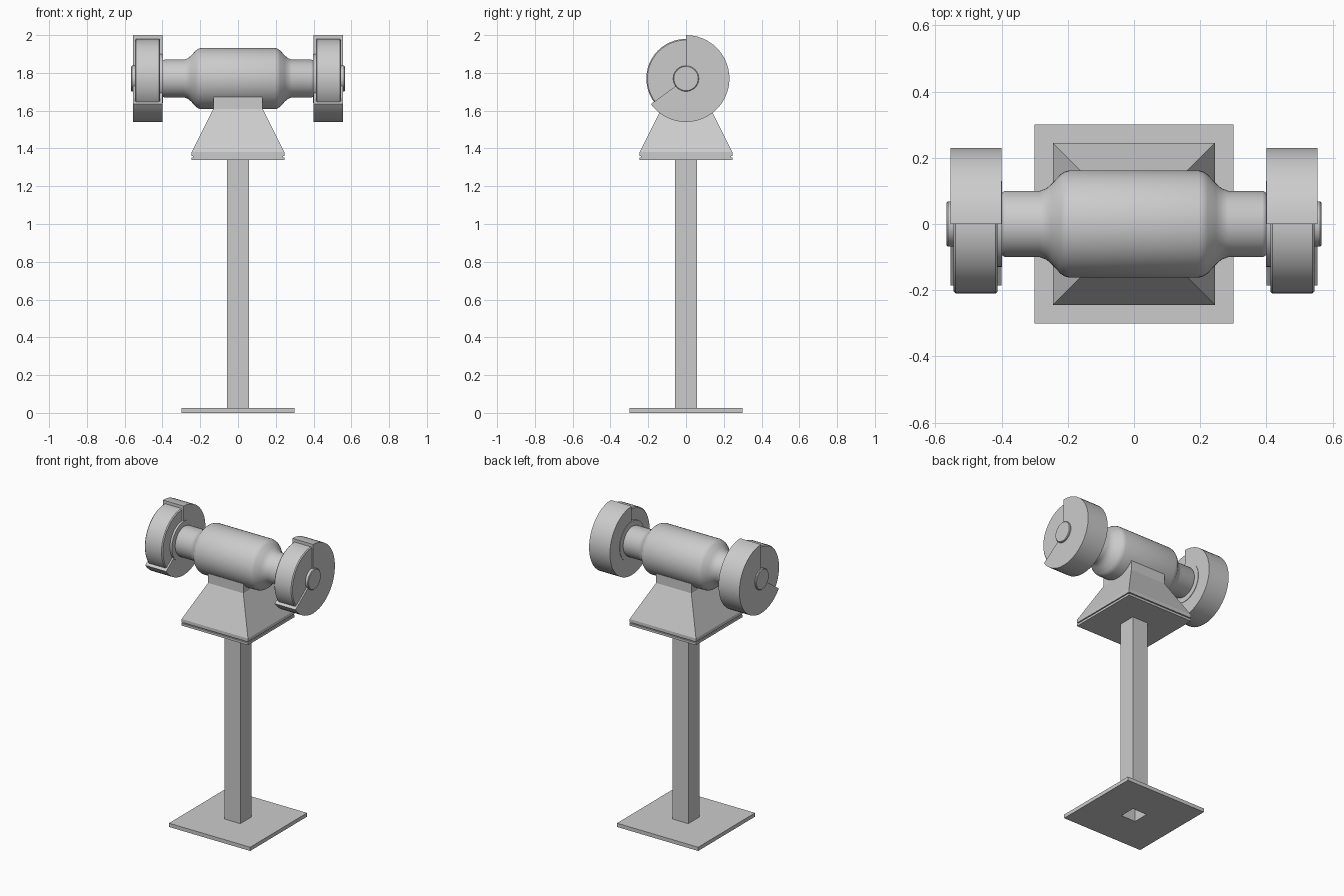
import bpy, bmesh
from math import cos, sin, radians, pi

if "Cube" in bpy.data.objects:
    bpy.data.objects.remove(bpy.data.objects["Cube"])

AXIS_Z = 1.77  # height of the spindle


def finish(name, bm, smooth=False):
    bmesh.ops.recalc_face_normals(bm, faces=bm.faces)
    me = bpy.data.meshes.new(name)
    bm.to_mesh(me)
    bm.free()
    ob = bpy.data.objects.new(name, me)
    bpy.context.collection.objects.link(ob)
    if smooth:
        bpy.ops.object.select_all(action='DESELECT')
        ob.select_set(True)
        bpy.context.view_layer.objects.active = ob
        bpy.ops.object.shade_smooth_by_angle(angle=radians(35))
    return ob


def lathe(name, profile, n=40):
    """Revolve (x, radius) points about the spindle, closing both ends."""
    bm = bmesh.new()
    rings = [[bm.verts.new((x, r * cos(2 * pi * i / n), AXIS_Z + r * sin(2 * pi * i / n)))
              for i in range(n)] for x, r in profile]
    for a, b in zip(rings, rings[1:]):
        for i in range(n):
            j = (i + 1) % n
            bm.faces.new((a[i], a[j], b[j], b[i]))
    bm.faces.new(rings[0])
    bm.faces.new(rings[-1])
    return finish(name, bm, True)


def square_stack(name, levels, closed=False):
    """Join square rings given as (half width, z); closed makes a tube wall."""
    bm = bmesh.new()
    rings = [[bm.verts.new((sx * h, sy * h, z))
              for sx, sy in ((-1, -1), (1, -1), (1, 1), (-1, 1))] for h, z in levels]
    pairs = list(zip(rings, rings[1:]))
    if closed:
        pairs.append((rings[-1], rings[0]))
    for a, b in pairs:
        for i in range(4):
            j = (i + 1) % 4
            bm.faces.new((a[i], a[j], b[j], b[i]))
    if not closed:
        bm.faces.new(rings[0])
        bm.faces.new(rings[-1])
    return finish(name, bm)


def guard(name, x0, x1, r=0.23, start=90, end=-144, n=30):
    """Pie-shaped cover, open towards the front of the wheel."""
    bm = bmesh.new()
    angles = [radians(start + (end - start) * i / n) for i in range(n + 1)]
    sides = []
    for x in (x0, x1):
        centre = bm.verts.new((x, 0, AXIS_Z))
        rim = [bm.verts.new((x, r * cos(a), AXIS_Z + r * sin(a))) for a in angles]
        for p, q in zip(rim, rim[1:]):
            bm.faces.new((centre, p, q))
        sides.append([centre] + rim)
    a, b = sides
    for i in range(len(a)):
        j = (i + 1) % len(a)
        bm.faces.new((a[i], a[j], b[j], b[i]))
    bmesh.ops.dissolve_limit(bm, angle_limit=0.01, verts=bm.verts, edges=bm.edges)
    return finish(name, bm, True)


# Pedestal: base plate with open hole, hollow square post
square_stack("base_plate", [(0.30, 0), (0.30, 0.025), (0.055, 0.025), (0.055, 0)], True)
square_stack("post", [(0.058, 0), (0.058, 1.342), (0.054, 1.342), (0.054, 0)], True)

# Mounting plate, thin recessed gasket, tapered pedestal head
square_stack("mounting_plate", [(0.245, 1.338), (0.245, 1.353)])
square_stack("gasket", [(0.238, 1.351), (0.238, 1.362)])
square_stack("tapered_mount", [(0.245, 1.36), (0.245, 1.382), (0.13, 1.61), (0.13, 1.74)])

# Motor housing: half profile mirrored about the centre
half = [(0.195, 0.162), (0.21, 0.158), (0.222, 0.15), (0.248, 0.122),
        (0.264, 0.108), (0.285, 0.1), (0.388, 0.1), (0.396, 0.097), (0.401, 0.09)]
lathe("motor_housing", [(-x, r) for x, r in reversed(half)] + half, 48)

# Wheel, flange, spindle cap and guard on each end
for side, s in (("left", -1), ("right", 1)):
    lathe(side + "_grinding_wheel", [(s * x, r) for x, r in (
        (0.412, 0.204), (0.418, 0.21), (0.539, 0.21), (0.545, 0.204))], 48)
    lathe(side + "_flange", [(s * 0.398, 0.13), (s * 0.415, 0.13)])
    lathe(side + "_spindle_cap", [(s * 0.54, 0.068), (s * 0.562, 0.068), (s * 0.566, 0.064)])
    guard(side + "_wheel_guard", s * 0.401, s * 0.555)
